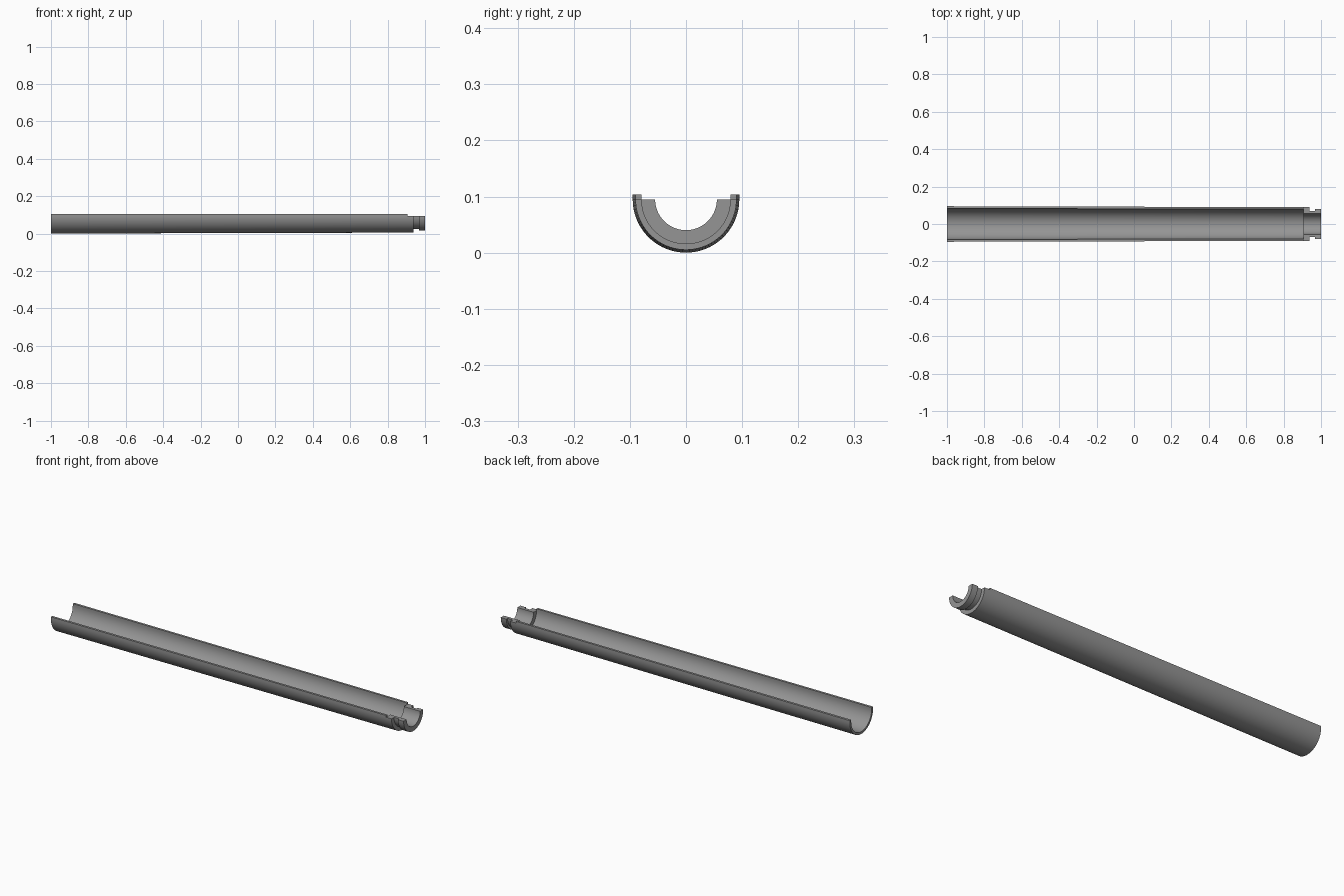
import bpy, bmesh, math

if "Cube" in bpy.data.objects:
    bpy.data.objects.remove(bpy.data.objects["Cube"])

AXIS_Z = 0.095   # height of the tube axis and of the split plane
SEGMENTS = 48

grey = bpy.data.materials.new("plain grey")
grey.diffuse_color = (0.30, 0.30, 0.30, 1)
grey.use_nodes = True
grey.node_tree.nodes["Principled BSDF"].inputs["Base Color"].default_value = grey.diffuse_color


def half_lathe(name, profile, lip=0.0):
    """Sweep a closed (x, radius) profile through the lower half turn; raise both edges by lip."""
    bm = bmesh.new()
    rows = [(math.pi + math.pi * i / SEGMENTS, 0.0) for i in range(SEGMENTS + 1)]
    if lip:
        rows = [(math.pi, lip)] + rows + [(2 * math.pi, lip)]
    rings = [[bm.verts.new((x, r * math.cos(a), AXIS_Z + r * math.sin(a) + up))
              for x, r in profile] for a, up in rows]
    n = len(profile)
    for a, b in zip(rings, rings[1:]):
        for i in range(n):
            j = (i + 1) % n
            bm.faces.new((a[i], a[j], b[j], b[i]))
    bm.faces.new(rings[0])
    bm.faces.new(rings[-1][::-1])
    bmesh.ops.recalc_face_normals(bm, faces=bm.faces)
    mesh = bpy.data.meshes.new(name)
    bm.to_mesh(mesh)
    bm.free()
    mesh.materials.append(grey)
    obj = bpy.data.objects.new(name, mesh)
    bpy.context.collection.objects.link(obj)
    bpy.context.view_layer.objects.active = obj
    obj.select_set(True)
    bpy.ops.object.shade_smooth_by_angle(angle=math.radians(30))
    obj.select_set(False)


# Long, slightly tapered half tube with raised long edges
half_lathe("half_tube", [(-1, 0.095), (0.907, 0.090), (0.907, 0.079), (-1, 0.083)], lip=0.009)

# Collar closing the narrow end, then a grooved neck and an end flange
half_lathe("collar_and_plug", [(0.907, 0.090), (0.938, 0.090), (0.938, 0.070), (0.968, 0.070),
                               (0.968, 0.080), (1, 0.080), (1, 0.055), (0.907, 0.055)])
